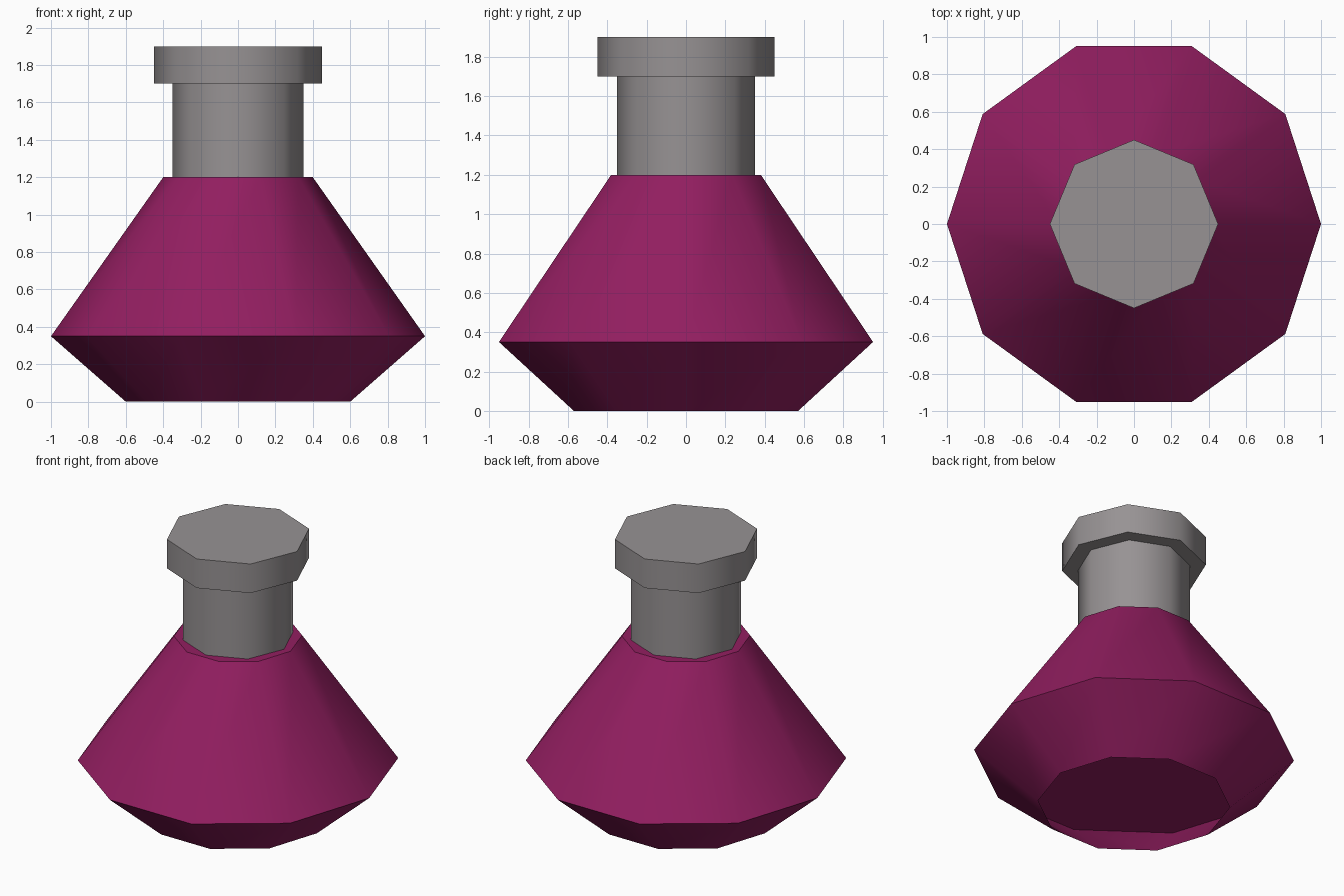
import bpy
import bmesh
import math

if "Cube" in bpy.data.objects:
    bpy.data.objects.remove(bpy.data.objects["Cube"])


def material(name, rgb):
    mat = bpy.data.materials.new(name)
    mat.diffuse_color = (*rgb, 1.0)
    mat.use_nodes = True
    mat.node_tree.nodes["Principled BSDF"].inputs["Base Color"].default_value = mat.diffuse_color
    return mat


def lathe(name, profile, sides, mat, capped=True):
    """Faceted shape turned from (radius, height) rings."""
    bm = bmesh.new()
    rings = []
    for r, z in profile:
        rings.append([bm.verts.new((r * math.cos(2 * math.pi * i / sides),
                                    r * math.sin(2 * math.pi * i / sides), z))
                      for i in range(sides)])
    for low, high in zip(rings, rings[1:]):
        for i in range(sides):
            j = (i + 1) % sides
            bm.faces.new((low[i], low[j], high[j], high[i])).smooth = True
    if capped:
        bm.faces.new(rings[0][::-1])
        bm.faces.new(rings[-1])
    # Rings stay crisp, the turn around the axis is smooth
    for e in bm.edges:
        a, b = e.verts
        e.smooth = abs(a.co.z - b.co.z) > 1e-4
    mesh = bpy.data.meshes.new(name)
    bm.to_mesh(mesh)
    bm.free()
    mesh.materials.append(mat)
    obj = bpy.data.objects.new(name, mesh)
    bpy.context.collection.objects.link(obj)
    return obj


purple = material("magenta liquid", (0.29, 0.013, 0.118))
grey = material("warm grey", (0.31, 0.29, 0.295))

# Flask: open tapered base under a closed upper cone
lathe("flask_base", [(0.6, 0), (1.0, 0.35)], 10, purple, capped=False)
lathe("flask_cone", [(1.0, 0.35), (0.4, 1.2)], 10, purple)

# Neck and stopper
lathe("neck", [(0.35, 1.2), (0.35, 1.7)], 8, grey)
lathe("stopper", [(0.45, 1.7), (0.45, 1.9)], 8, grey)
